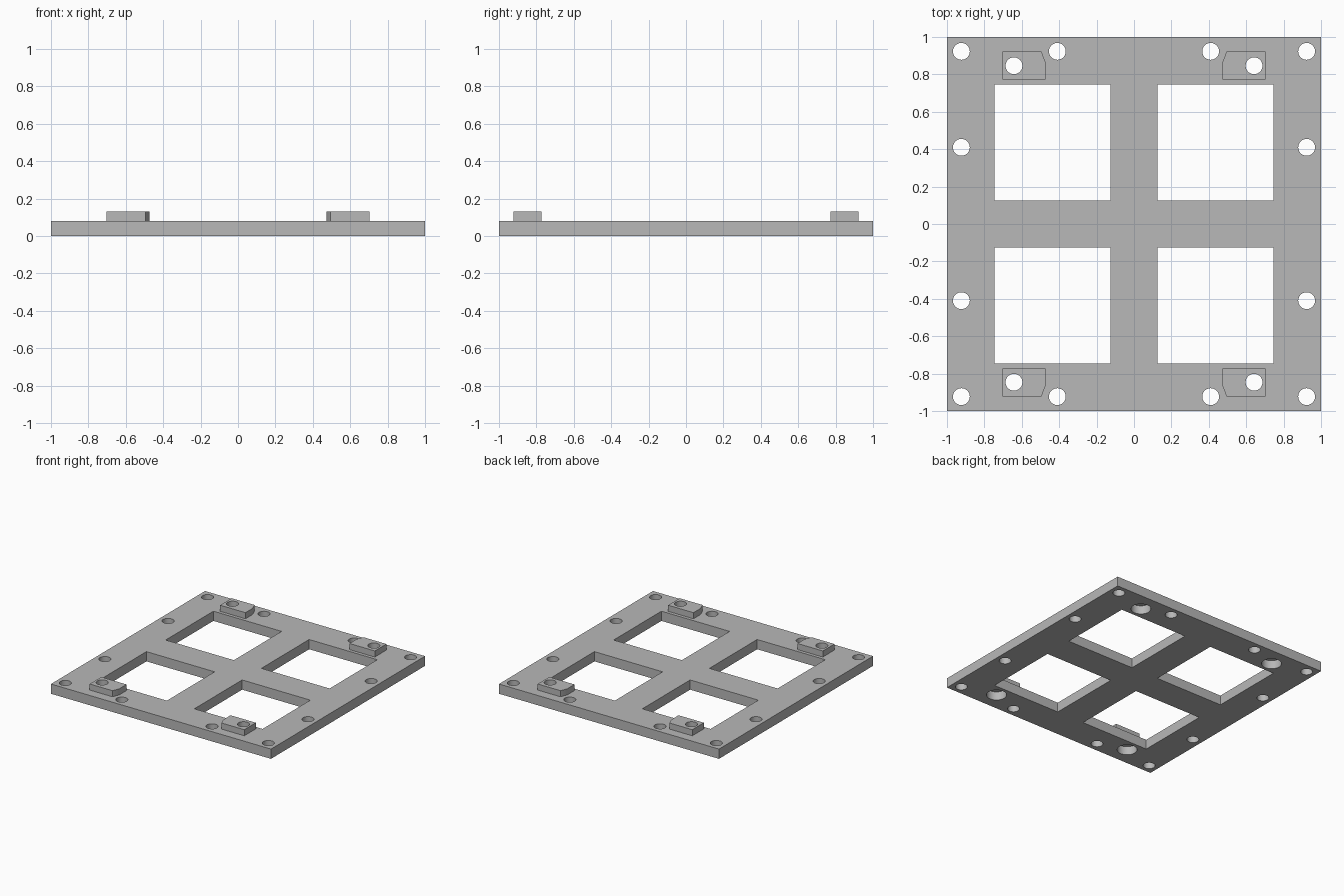
import bpy
import bmesh
import math
from mathutils import Matrix

if "Cube" in bpy.data.objects:
    bpy.data.objects.remove(bpy.data.objects["Cube"], do_unlink=True)

THICK, PAD_TOP = 0.08, 0.13
SIGNS = [(sx, sy) for sx in (-1, 1) for sy in (-1, 1)]

grey = bpy.data.materials.new("plain_grey")
grey.use_nodes = True
grey.diffuse_color = (0.48, 0.48, 0.48, 1)
grey.node_tree.nodes["Principled BSDF"].inputs["Base Color"].default_value = grey.diffuse_color


def make_object(name, bm):
    bmesh.ops.recalc_face_normals(bm, faces=bm.faces)
    mesh = bpy.data.meshes.new(name)
    bm.to_mesh(mesh)
    bm.free()
    mesh.materials.append(grey)
    obj = bpy.data.objects.new(name, mesh)
    bpy.context.collection.objects.link(obj)
    return obj


def add_box(bm, x, y, size, z0, z1):
    place = Matrix.Translation((x, y, (z0 + z1) / 2)) @ Matrix.Diagonal((size, size, z1 - z0, 1))
    bmesh.ops.create_cube(bm, size=1, matrix=place)


def add_cylinder(bm, x, y, radius, z0, z1):
    bmesh.ops.create_cone(bm, cap_ends=True, segments=48, radius1=radius, radius2=radius,
                          depth=z1 - z0, matrix=Matrix.Translation((x, y, (z0 + z1) / 2)))


def carve(obj, cutters):
    for cutter in cutters:
        cutter.hide_render = True
        mod = obj.modifiers.new("cut", "BOOLEAN")
        mod.operation, mod.solver, mod.object = "DIFFERENCE", "EXACT", cutter
    graph = bpy.context.evaluated_depsgraph_get()
    mesh = bpy.data.meshes.new_from_object(obj.evaluated_get(graph))
    obj.modifiers.clear()
    obj.data = mesh
    bpy.ops.object.select_all(action="DESELECT")
    obj.select_set(True)
    bpy.context.view_layer.objects.active = obj
    bpy.ops.object.shade_smooth_by_angle(angle=math.radians(30))


# Cutters: windows and rim holes, pad bolt holes, counterbores underneath
rim, bolts, bores = bmesh.new(), bmesh.new(), bmesh.new()
for sx, sy in SIGNS:
    add_box(rim, sx * 0.435, sy * 0.435, 0.62, -0.1, 0.2)
    for x, y in ((0.923, 0.923), (0.41, 0.923), (0.923, 0.41)):
        add_cylinder(rim, sx * x, sy * y, 0.045, -0.1, 0.2)
    add_cylinder(bolts, sx * 0.642, sy * 0.846, 0.045, -0.1, 0.3)
    add_cylinder(bores, sx * 0.642, sy * 0.846, 0.075, -0.1, 0.07)
rim_cutter = make_object("rim_cutter", rim)
bolt_cutter = make_object("bolt_cutter", bolts)
bore_cutter = make_object("counterbore_cutter", bores)

# Base plate
bm = bmesh.new()
add_box(bm, 0, 0, 2, 0, THICK)
carve(make_object("base_plate", bm), [rim_cutter, bolt_cutter, bore_cutter])

# Raised pads with a clipped outer corner facing the middle
outline = [(0.703, 0.772), (0.703, 0.922), (0.495, 0.922), (0.473, 0.865), (0.473, 0.772)]
for sx, sy in SIGNS:
    bm = bmesh.new()
    face = bm.faces.new([bm.verts.new((sx * x, sy * y, THICK)) for x, y in outline])
    top = bmesh.ops.extrude_face_region(bm, geom=[face])["geom"]
    bmesh.ops.translate(bm, vec=(0, 0, PAD_TOP - THICK),
                        verts=[v for v in top if isinstance(v, bmesh.types.BMVert)])
    name = ("back" if sy > 0 else "front") + ("_left" if sx > 0 else "_right") + "_pad"
    carve(make_object(name, bm), [bolt_cutter])

for cutter in (rim_cutter, bolt_cutter, bore_cutter):
    bpy.data.objects.remove(cutter, do_unlink=True)
